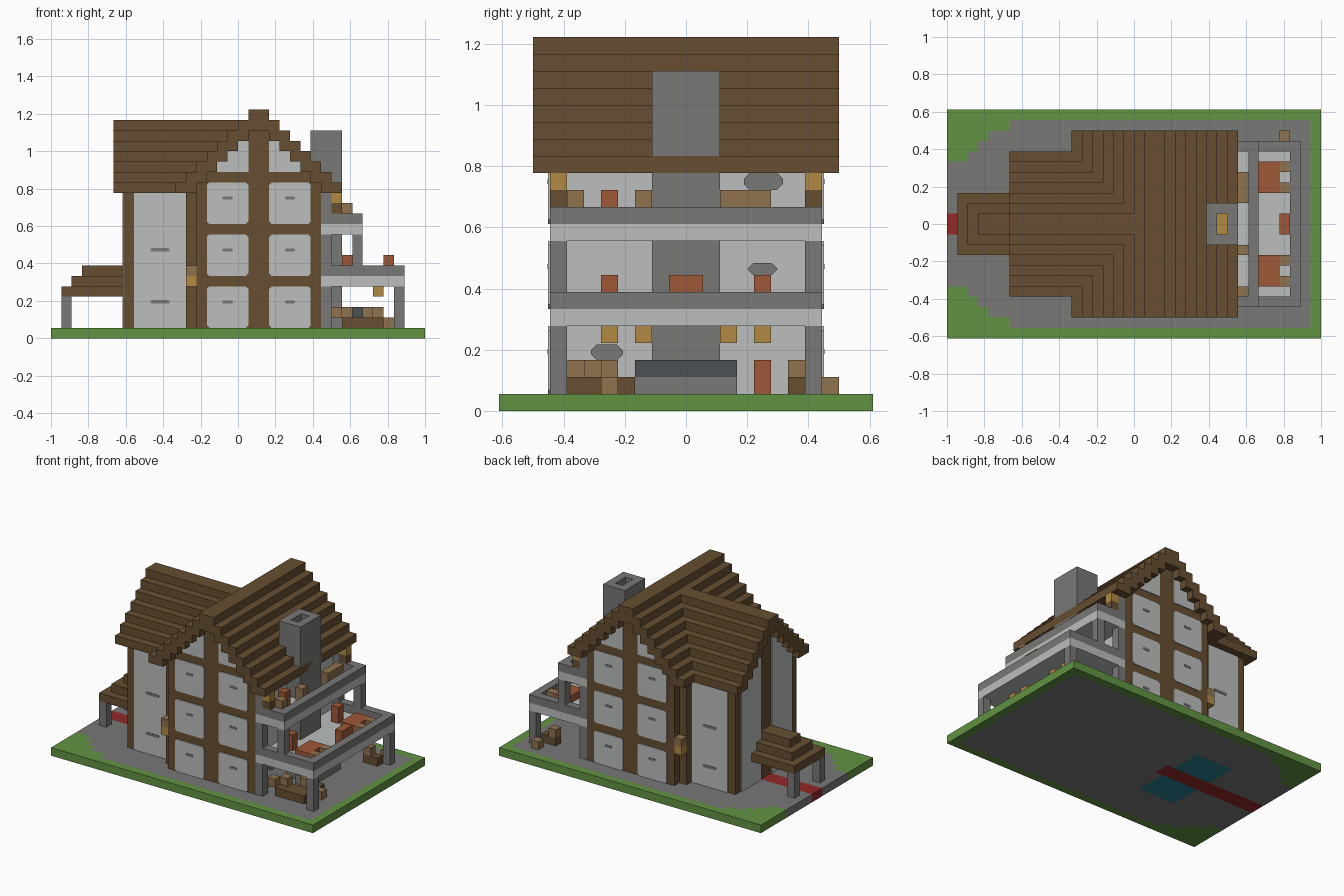
import bpy, bmesh
from mathutils import Matrix, Vector

if "Cube" in bpy.data.objects:
    bpy.data.objects.remove(bpy.data.objects["Cube"])

U = 1 / 18  # one block


def material(name, r, g, b):
    lin = [((c / 255 + 0.055) / 1.055) ** 2.4 for c in (r, g, b)]
    m = bpy.data.materials.new(name)
    m.use_nodes = True
    m.diffuse_color = (*lin, 1)
    m.node_tree.nodes["Principled BSDF"].inputs["Base Color"].default_value = (*lin, 1)
    return m


GREEN = material("grass green", 97, 147, 66)
GRAY = material("stone gray", 120, 120, 119)
WHITE = material("plaster white", 188, 191, 190)
BROWN = material("dark timber", 103, 78, 49)
TAN = material("light timber", 144, 114, 78)
GOLD = material("lamp gold", 178, 138, 67)
RUST = material("rust orange", 160, 88, 55)
RED = material("carpet red", 146, 40, 40)
SLATE = material("slate", 77, 81, 83)
TEAL = material("rug teal", 36, 125, 142)


def finish(name, bm, mat):
    bmesh.ops.scale(bm, vec=(U, U, U), verts=bm.verts)
    me = bpy.data.meshes.new(name)
    bm.to_mesh(me)
    bm.free()
    me.materials.append(mat)
    ob = bpy.data.objects.new(name, me)
    bpy.context.collection.objects.link(ob)
    return ob


def blocks(name, mat, boxes):
    """One object from boxes (x0, x1, y0, y1, z0, z1) in block units."""
    bm = bmesh.new()
    for x0, x1, y0, y1, z0, z1 in boxes:
        mid = Vector((x0 + x1, y0 + y1, z0 + z1)) / 2
        size = Matrix.Diagonal((x1 - x0, y1 - y0, z1 - z0, 1))
        bmesh.ops.create_cube(bm, size=1, matrix=Matrix.Translation(mid) @ size)
    return finish(name, bm, mat)


def panels(name, mat, rects, place, cut=0.25, thick=0.1):
    """Thin plates with cut corners; place(u, v, depth) gives the position."""
    bm = bmesh.new()
    for u0, u1, v0, v1 in rects:
        ring = [(u0 + cut, v0), (u1 - cut, v0), (u1, v0 + cut), (u1, v1 - cut),
                (u1 - cut, v1), (u0 + cut, v1), (u0, v1 - cut), (u0, v0 + cut)]
        face = bm.faces.new([bm.verts.new(place(u, v, 0)) for u, v in ring])
        out = bmesh.ops.extrude_face_region(bm, geom=[face])["geom"]
        move = Vector(place(0, 0, thick)) - Vector(place(0, 0, 0))
        bmesh.ops.translate(bm, vec=move, verts=[v for v in out if isinstance(v, bmesh.types.BMVert)])
    bmesh.ops.recalc_face_normals(bm, faces=bm.faces)
    return finish(name, bm, mat)


def both(boxes):
    """Boxes plus their mirror across y."""
    return boxes + [(a, b, -d, -c, e, f) for a, b, c, d, e, f in boxes]


# Ground, row by row: grass border, paving, carpet and rugs
ground = {GREEN: [], GRAY: [], RED: [], TEAL: []}
corner = {6: -16, 7: -15, 8: -14, 9: -12}
for y in range(-11, 11):
    r = y if y >= 0 else -y - 1
    def strip(mat, a, b):
        if b > a:
            ground[mat].append((a, b, y, y + 1, 0, 1))
    if r == 10:
        strip(GREEN, -18, 18)
        continue
    left = corner.get(r, -18)
    strip(GREEN, -18, left)
    strip(GREEN, 17, 18)
    if r == 0:
        strip(RED, -18, -4)
        strip(GRAY, -4, 17)
    elif r < 5:
        strip(GRAY, -18, -10)
        strip(TEAL, -10, -5)
        strip(GRAY, -5, 17)
    else:
        strip(GRAY, left, 17)
for mat, name in ((GREEN, "grass"), (GRAY, "paving"), (RED, "carpet"), (TEAL, "rugs")):
    blocks(name, mat, ground[mat])


# Main house: timber body stepped up under the roof
def main_d(x):
    return max(0, 1 - x, x - 2)


blocks("main_body", BROWN, [(x, x + 1, -8, 8, 1, 20 - main_d(x)) for x in range(-4, 8)])
blocks("main_roof", BROWN,
       [(x, x + 1, -9, 9, max(14, 20 - main_d(x)), 22 - main_d(x)) for x in range(-6, 10)])

# Plaster panels and small marks on both gable fronts
bays = [(-3, 1), (3, 7)]
floors = [(1, 5), (6, 10), (11, 15)]
for side, label in ((-1, "front"), (1, "back")):
    def on_gable(u, v, d):
        return (u, side * (8 + d), v)
    panels(label + "_panels", WHITE, [(*b, *f) for b in bays for f in floors], on_gable)
    panels(label + "_panel_marks", GRAY,
           [(c - .5, c + .5, z + 2.35, z + 2.65) for c in (-1, 5) for z, _ in floors],
           on_gable, 0.1, 0.15)
    panels(label + "_gable_panels", WHITE,
           [(x, x + 1, 16, 20 - main_d(x)) for x in (-2, -1, 0, 3, 4, 5)], on_gable, 0.001)

    def on_wing(u, v, d):
        return (u, side * (6 + d), v)
    panels(label + "_wing_panel", WHITE, [(-10, -5, 1, 14)], on_wing, 0.001)
    panels(label + "_wing_marks", GRAY,
           [(-8.4, -6.6, z - .17, z + .17) for z in (3.5, 8.5)], on_wing, 0.1, 0.15)


# Side wing with its own stepped roof
def wing_e(y):
    return y if y >= 0 else -y - 1


blocks("wing_body", BROWN, [(-11, -4, y, y + 1, 1, 19 - wing_e(y)) for y in range(-6, 6)])
blocks("wing_roof", BROWN,
       [(-12, -wing_e(y), y, y + 1, max(14, 19 - wing_e(y)), 21 - wing_e(y)) for y in range(-7, 7)])
blocks("wing_end_panels", WHITE, both([(-11.1, -11, y, y + 1, 1, 19 - y) for y in range(1, 5)]))
blocks("wing_corner_posts", BROWN, both([(-5, -4, 6, 7, 1, 14)]))
blocks("wing_lamps", GOLD, both([(-5, -4, 7, 8, 5, 6)]))
blocks("wing_lamp_caps", TAN, both([(-5, -4, 7, 8, 6, 7)]))

# Porch
blocks("porch_roof", BROWN, [(-17 + i, -11, i - 3, 3 - i, 4 + i, 5 + i) for i in range(3)])
blocks("porch_posts", GRAY, both([(-17, -16, 2, 3, 1, 4)]))

# Chimney with an open flue
blocks("chimney", GRAY, [(7, 10, -2, 2, 1, 17), (7, 8, -2, 2, 17, 20), (9, 10, -2, 2, 17, 20),
                         (8, 9, -2, -1, 17, 20), (8, 9, 1, 2, 17, 20)])
blocks("chimney_fire", GOLD, [(8, 9, -1, 1, 17, 17.3)])

# Balcony wall, decks, rails and posts
blocks("side_wall", WHITE, [(8, 8.15, -7, 7, 1, 14)])
blocks("balcony_decks", WHITE, [(8, 16, -8, 8, 5, 6), (8, 12, -8, 8, 10, 11)])
rails = []
for edge, z in ((16, 6), (12, 11)):
    rails += [(edge - 1, edge, -8, 8, z, z + 1)] + both([(8, edge - 1, 7, 8, z, z + 1)])
blocks("balcony_rails", GRAY, rails)
blocks("balcony_posts", GRAY, both([(15, 16, 7, 8, 1, 5), (11, 12, 7, 8, 7, 10), (8, 9, 7, 8, 1, 5),
                                    (8, 9, 7, 8, 7, 10), (8, 9, 7, 8, 12, 14)]))
panels("wall_stone_patches", GRAY, [(-5.6, -3.7, 3, 3.9), (3.6, 5.4, 8, 8.7), (3.4, 5.7, 13, 14)],
       lambda u, v, d: (8.15 + d, u, v), 0.35)

# Upper balcony furniture and lamps
blocks("upper_crates", TAN, [(10, 11, a, b, 11, 13) for a, b in ((-7, -6), (-3, -2), (2, 3), (3, 5))])
blocks("upper_pot", RUST, [(9, 10, -5, -4, 11, 13)])
blocks("eave_lamp_posts", BROWN, both([(9, 10, 7, 8, 12, 13)]))
blocks("eave_lamps", GOLD, both([(9, 10, 7, 8, 13, 14)]))

# Lower balcony furniture
blocks("dining_tables", RUST, both([(12, 14, 3, 6, 6, 6.9)]))
blocks("dining_chairs", TAN, both([(14, 15, 3, 4, 6, 6.9), (14, 15, 5, 6, 6, 6.9)]))
blocks("flower_pots", RUST, both([(10, 11, 4, 5, 6, 8), (14, 15, 0, 1, 6, 8)]))
blocks("hanging_lamps", GOLD, both([(13, 14, 2, 3, 4, 5), (13, 14, 4, 5, 4, 5)]))

# Ground floor counter, benches and stools
blocks("counter_base", GRAY, [(10, 12, -3, 3, 1, 2)])
blocks("counter_top", SLATE, [(10, 12, -3, 3, 2, 3)])
blocks("benches", BROWN, [(10, 14, -7, -5, 1, 2), (12, 14, -5, -3, 1, 2), (13, 15, 6, 7, 1, 2)])
blocks("stools", TAN, [(9, 10, -7, -6, 2, 3), (10, 11, -6, -5, 2, 3), (12, 13, -5, -4, 2, 3),
                       (13, 14, 6, 7, 2, 3), (14, 15, 8, 9, 1, 2), (14, 15, -5, -4, 1, 2)])
blocks("side_door", RUST, [(8, 9, 4, 5, 1, 3)])
